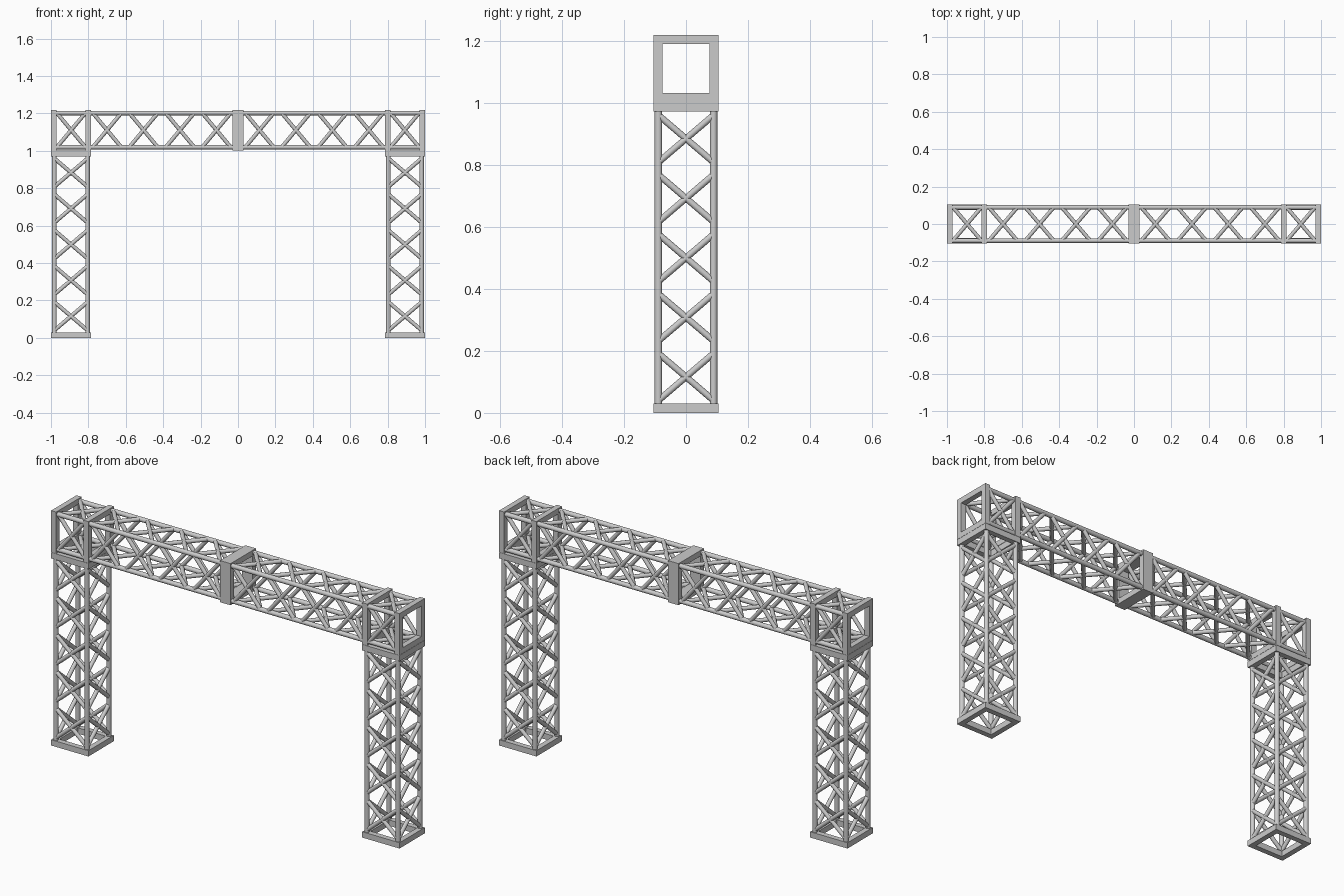
import bpy, bmesh
from math import pi
from mathutils import Vector, Matrix

if "Cube" in bpy.data.objects:
    bpy.data.objects.remove(bpy.data.objects["Cube"])

TUBE, ROD = 0.012, 0.0105      # radii of chords and diagonals
ZC = 1.111                     # beam axis height
XC = 0.893                     # column axis offset


def rod(bm, a, b, r, sides):
    a, b = Vector(a), Vector(b)
    d = b - a
    m = Matrix.Translation((a + b) / 2) @ d.to_track_quat('Z', 'Y').to_matrix().to_4x4()
    bmesh.ops.create_cone(bm, cap_ends=True, segments=sides, radius1=r, radius2=r,
                          depth=d.length, matrix=m)


def finish(name, bm, matrix, mirror=True, smooth=False):
    bm.transform(matrix)
    bmesh.ops.recalc_face_normals(bm, faces=bm.faces)
    me = bpy.data.meshes.new(name)
    bm.to_mesh(me)
    bm.free()
    ob = bpy.data.objects.new(name, me)
    bpy.context.collection.objects.link(ob)
    if mirror:
        ob.modifiers.new("mirror", 'MIRROR').use_axis[0] = True
    if smooth:
        bpy.ops.object.select_all(action='DESELECT')
        ob.select_set(True)
        bpy.context.view_layer.objects.active = ob
        bpy.ops.object.shade_smooth_by_angle(angle=pi / 4)
    return ob


def truss(name, z0, z1, hx, hy, centres, half, matrix):
    """Four chords along local z, with crossed diagonals on all four sides."""
    bm = bmesh.new()
    corners = [(-hx, -hy), (hx, -hy), (hx, hy), (-hx, hy)]
    for i, p in enumerate(corners):
        q = corners[(i + 1) % 4]
        rod(bm, (*p, z0), (*p, z1), TUBE, 16)
        for c in centres:
            rod(bm, (*p, c - half), (*q, c + half), ROD, 12)
            rod(bm, (*q, c - half), (*p, c + half), ROD, 12)
    finish(name, bm, matrix, smooth=True)


def frame(name, z0, z1, hx, hy, bar, matrix, mirror=True):
    """Flat square ring between two local heights."""
    bm = bmesh.new()
    loops = []
    for z in (z0, z1):
        for o in (0, bar):
            x, y = hx - o, hy - o
            loops.append([bm.verts.new((sx * x, sy * y, z))
                          for sx, sy in ((-1, -1), (1, -1), (1, 1), (-1, 1))])
    bo, bi, to, ti = loops
    for a, b in ((bo, bi), (bi, ti), (ti, to), (to, bo)):
        for i in range(4):
            j = (i + 1) % 4
            bm.faces.new((a[i], a[j], b[j], b[i]))
    finish(name, bm, matrix, mirror)


# local z -> world x for the beam (local x -> -world z), centred on the beam axis
BEAM = Matrix.Translation((0, 0, ZC)) @ Matrix.Rotation(pi / 2, 4, 'Y')
COL = Matrix.Translation((XC, 0, 0))

# columns
truss("column_truss", 0.015, 0.985, 0.089, 0.089,
      [0.116 + 0.192 * i for i in range(5)], 0.076, COL)
frame("column_base_frame", 0, 0.03, 0.107, 0.104, 0.028, COL)
frame("column_top_frame", 0.971, 1.002, 0.107, 0.104, 0.028, COL)

# beam halves and corner boxes
truss("beam_truss", 0.015, 0.80, 0.091, 0.089,
      [0.115 + 0.195 * i for i in range(4)], 0.076, BEAM)
truss("corner_truss", 0.80, 0.985, 0.091, 0.089, [0.892], 0.076, BEAM)

# square frames across the beam
frame("corner_inner_frame", 0.786, 0.815, 0.108, 0.104, 0.029, BEAM)
frame("corner_outer_frame", 0.971, 1.0, 0.108, 0.104, 0.029, BEAM)
frame("centre_joint_frame", -0.03, 0.03, 0.108, 0.104, 0.029, BEAM, mirror=False)
